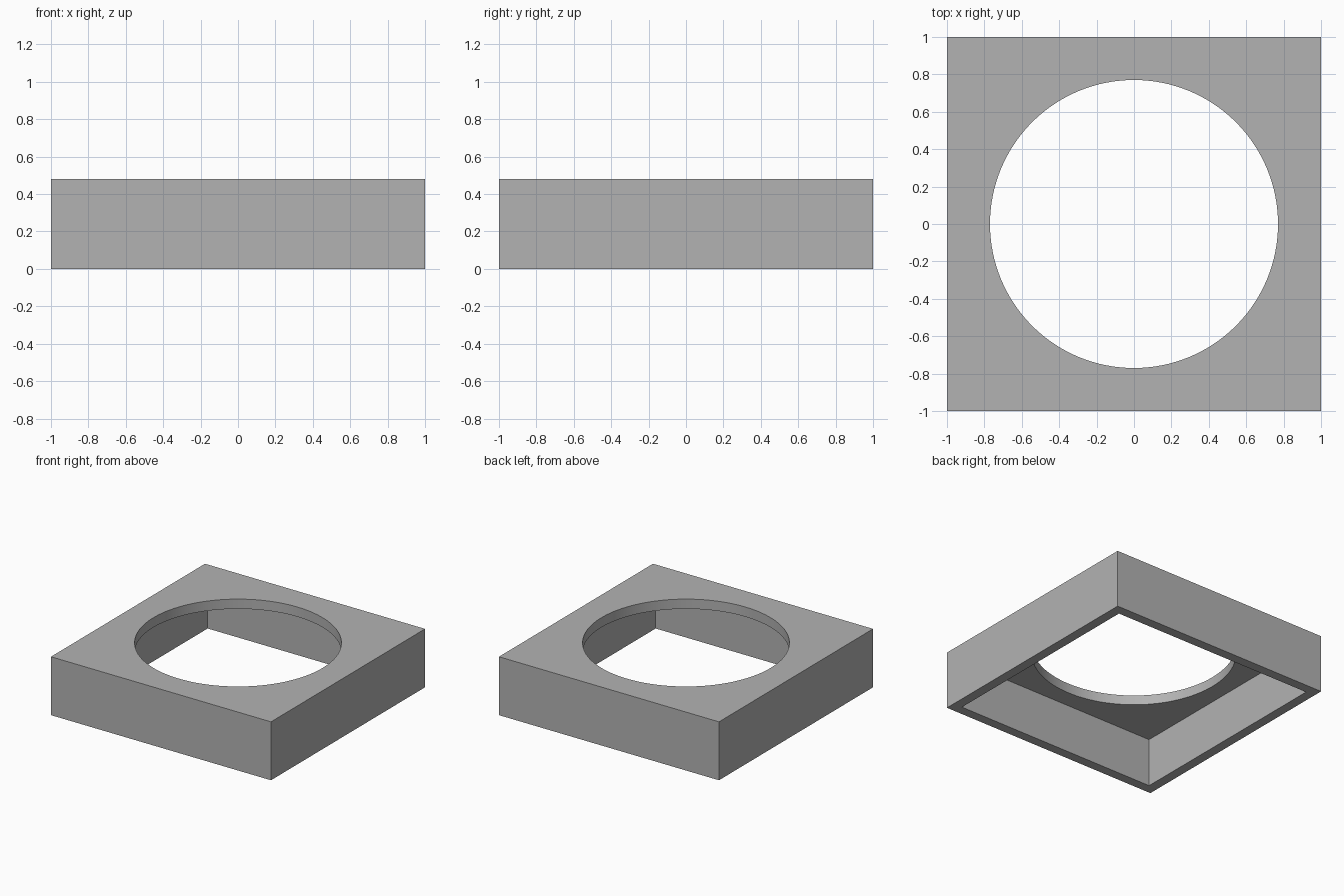
import bpy
import bmesh
from math import cos, sin, pi, radians

cube = bpy.data.objects.get("Cube")
if cube:
    bpy.data.objects.remove(cube)

HEIGHT = 0.48
WALL = 0.08
TOP = 0.08
HOLE_RADIUS = 0.77
SEGMENTS = 128  # multiple of 8, so that points land on the square's corners


def ring(bm, size, z, square):
    """Closed loop of vertices: a circle, or a square with the same point count."""
    verts = []
    for i in range(SEGMENTS):
        angle = 2 * pi * i / SEGMENTS
        x, y = cos(angle), sin(angle)
        scale = size / max(abs(x), abs(y)) if square else size
        verts.append(bm.verts.new((x * scale, y * scale, z)))
    return verts


# Section of the frame, walked from the outer foot over the top and back inside
section = [
    (1.0, 0.0, True),
    (1.0, HEIGHT, True),
    (HOLE_RADIUS, HEIGHT, False),
    (HOLE_RADIUS, HEIGHT - TOP, False),
    (1.0 - WALL, HEIGHT - TOP, True),
    (1.0 - WALL, 0.0, True),
]

bm = bmesh.new()
rings = [ring(bm, *step) for step in section]
for a, b in zip(rings, rings[1:] + rings[:1]):
    for i in range(SEGMENTS):
        j = (i + 1) % SEGMENTS
        bm.faces.new((a[i], a[j], b[j], b[i]))
bmesh.ops.recalc_face_normals(bm, faces=bm.faces)

mesh = bpy.data.meshes.new("square_cover")
bm.to_mesh(mesh)
bm.free()
cover = bpy.data.objects.new("square_cover", mesh)
bpy.context.collection.objects.link(cover)

# Plain grey
grey = bpy.data.materials.new("plain_grey")
grey.use_nodes = True
colour = (0.45, 0.45, 0.45, 1.0)
grey.diffuse_color = colour
grey.node_tree.nodes["Principled BSDF"].inputs["Base Color"].default_value = colour
mesh.materials.append(grey)

# Smooth round hole, crisp edges elsewhere
bpy.ops.object.select_all(action="DESELECT")
cover.select_set(True)
bpy.context.view_layer.objects.active = cover
bpy.ops.object.shade_smooth_by_angle(angle=radians(30))
